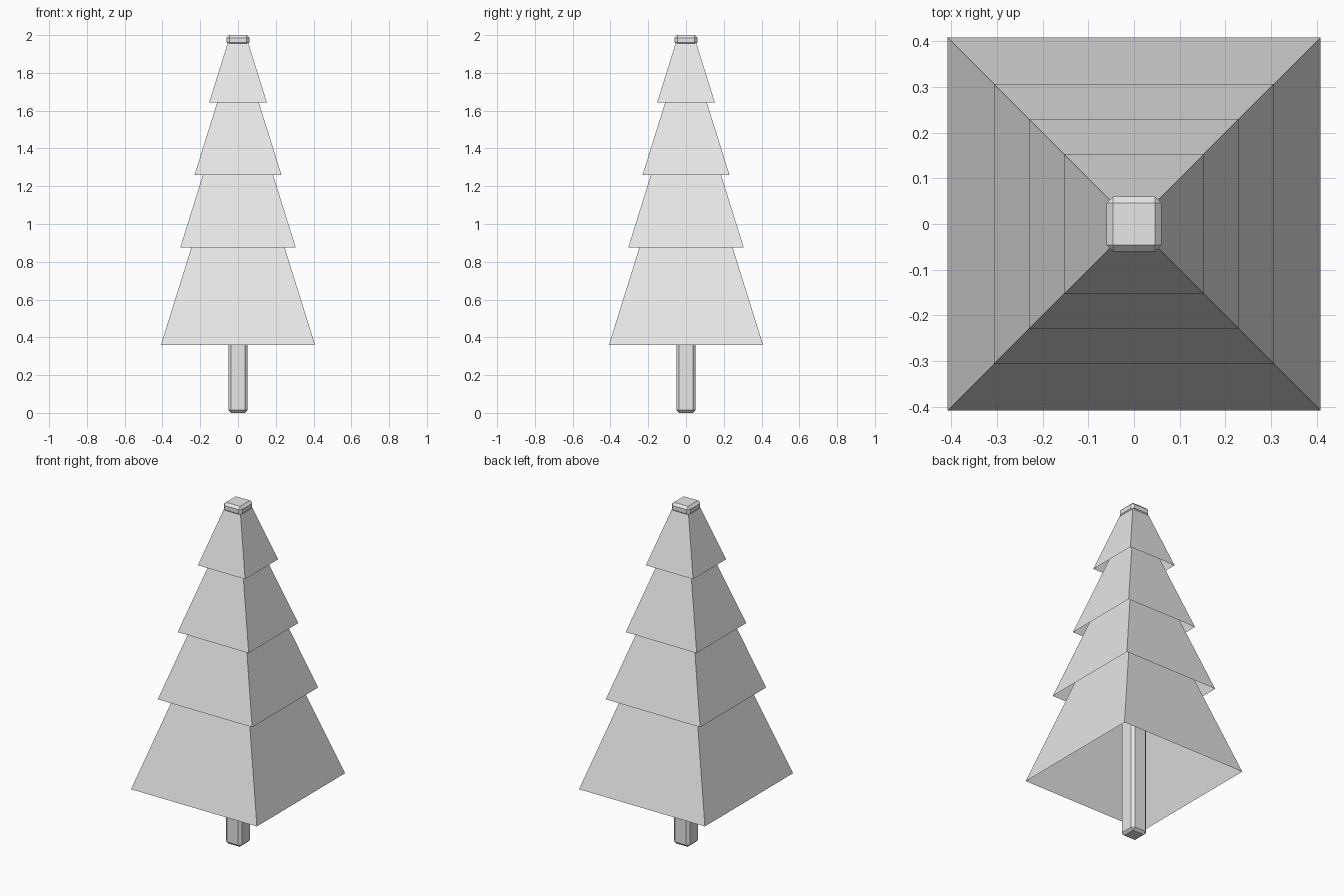
import bpy
import bmesh

# Remove the default cube
cube = bpy.data.objects.get("Cube")
if cube:
    bpy.data.objects.remove(cube, do_unlink=True)

# One light grey for the whole tree
grey = bpy.data.materials.new("light grey")
grey.use_nodes = True
colour = (0.8, 0.8, 0.8, 1)
grey.diffuse_color = colour
grey.node_tree.nodes["Principled BSDF"].inputs["Base Color"].default_value = colour


def add_object(name, bm):
    mesh = bpy.data.meshes.new(name)
    bmesh.ops.recalc_face_normals(bm, faces=bm.faces)
    bm.to_mesh(mesh)
    bm.free()
    mesh.materials.append(grey)
    obj = bpy.data.objects.new(name, mesh)
    bpy.context.collection.objects.link(obj)
    return obj


def bevelled_box(name, half, bottom, top, bevel):
    bm = bmesh.new()
    bmesh.ops.create_cube(bm, size=1)
    for v in bm.verts:
        v.co = (v.co.x * 2 * half, v.co.y * 2 * half,
                top if v.co.z > 0 else bottom)
    obj = add_object(name, bm)
    mod = obj.modifiers.new("edge bevel", "BEVEL")
    mod.width = bevel
    mod.segments = 1
    return obj


def hollow_tier(name, half, bottom, top, top_half):
    """Four sloping sides, open above and below."""
    bm = bmesh.new()
    rings = []
    for h, z in ((half, bottom), (top_half, top)):
        rings.append([bm.verts.new((x * h, y * h, z))
                      for x, y in ((-1, -1), (1, -1), (1, 1), (-1, 1))])
    low, high = rings
    for i in range(4):
        j = (i + 1) % 4
        bm.faces.new((low[i], low[j], high[j], high[i]))
    return add_object(name, bm)


# Branch tiers share one slope and end close around the trunk
SLOPE = 0.313
TOP_HALF = 0.054
tiers = {
    "bottom_branches": (0.408, 0.36),
    "lower_branches": (0.306, 0.875),
    "upper_branches": (0.23, 1.26),
    "top_branches": (0.153, 1.643),
}
for name, (half, bottom) in tiers.items():
    top = bottom + (half - TOP_HALF) / SLOPE
    hollow_tier(name, half, bottom, min(top, 1.96), TOP_HALF)

# Trunk runs up through the tiers, with a small cap on the tip
bevelled_box("trunk", 0.051, 0, 1.97, 0.014)
bevelled_box("tip_cap", 0.06, 1.947, 2, 0.014)
